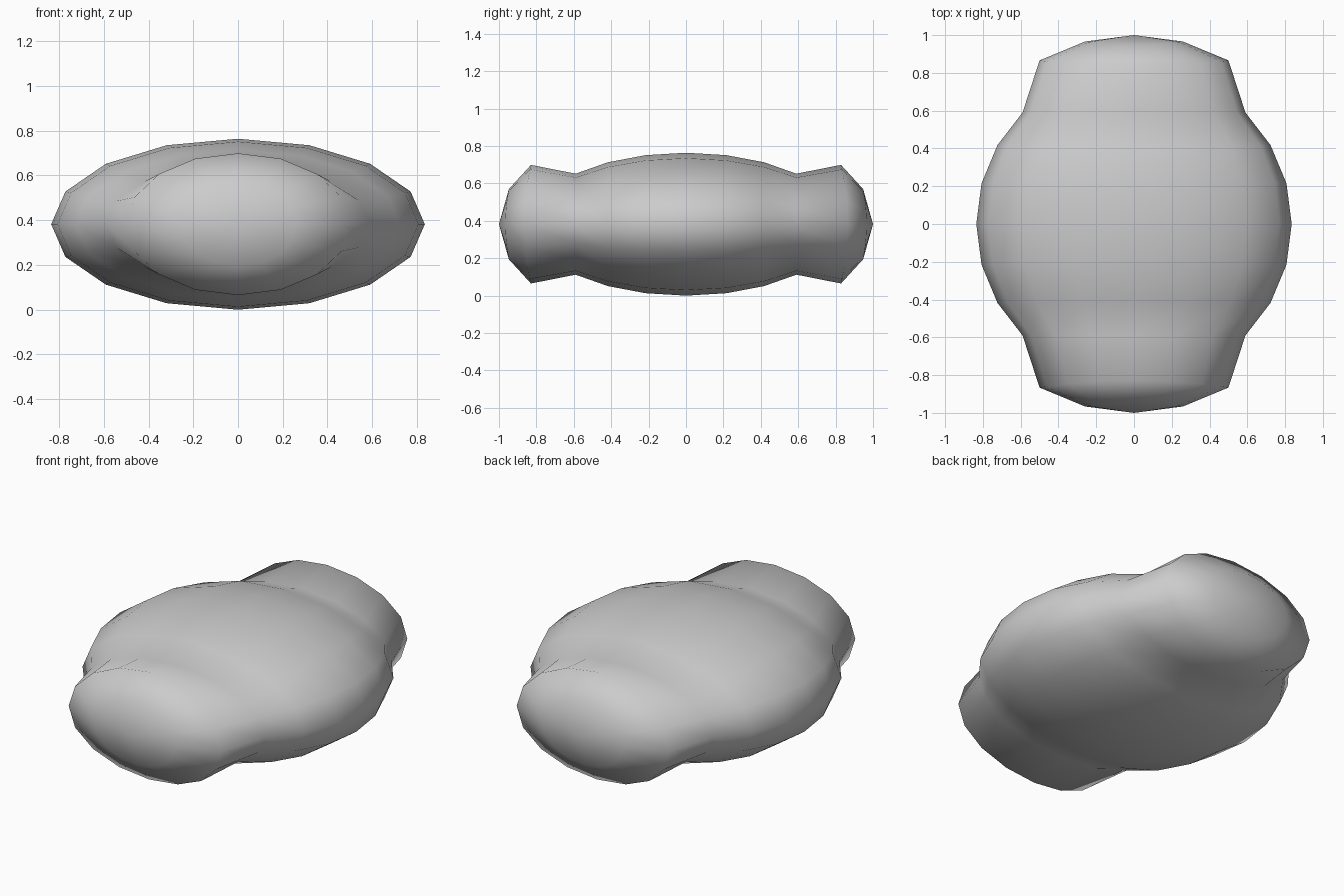
import bpy, bmesh
from math import sin, cos, pi

if "Cube" in bpy.data.objects:
    bpy.data.objects.remove(bpy.data.objects["Cube"])

SEGMENTS = 16
CENTRE_Z = 0.382
# half of the body: y at the sides, y at top/bottom, half width, half height
HALF = [(0.966, 0.947, 0.259, 0.188),
        (0.866, 0.829, 0.50, 0.317),
        (0.59, 0.59, 0.59, 0.270),
        (0.4175, 0.4175, 0.723, 0.331),
        (0.216, 0.216, 0.807, 0.369)]
MIDDLE = [(0.0, 0.0, 0.835, 0.382)]
stations = HALF + MIDDLE + [(-a, -b, w, h) for a, b, w, h in reversed(HALF)]

bm = bmesh.new()


def ring(y_side, y_top, w, h):
    verts = []
    for i in range(SEGMENTS):
        a = 2 * pi * i / SEGMENTS
        y = y_side + (y_top - y_side) * sin(a) ** 2
        verts.append(bm.verts.new((w * cos(a), y, CENTRE_Z + h * sin(a))))
    return verts


# pinched body with flared, bulging ends
rings = [ring(*s) for s in stations]
for r0, r1 in zip(rings, rings[1:]):
    for i in range(SEGMENTS):
        j = (i + 1) % SEGMENTS
        bm.faces.new((r0[i], r0[j], r1[j], r1[i]))

# fan caps to the two poles
for r, y in ((rings[0], 1.0), (rings[-1], -1.0)):
    pole = bm.verts.new((0, y, CENTRE_Z))
    for i in range(SEGMENTS):
        bm.faces.new((pole, r[i], r[(i + 1) % SEGMENTS]))

bmesh.ops.recalc_face_normals(bm, faces=bm.faces[:])
mesh = bpy.data.meshes.new("pebble_body")
bm.to_mesh(mesh)
bm.free()
for p in mesh.polygons:
    p.use_smooth = True
body = bpy.data.objects.new("pebble_body", mesh)
bpy.context.collection.objects.link(body)
